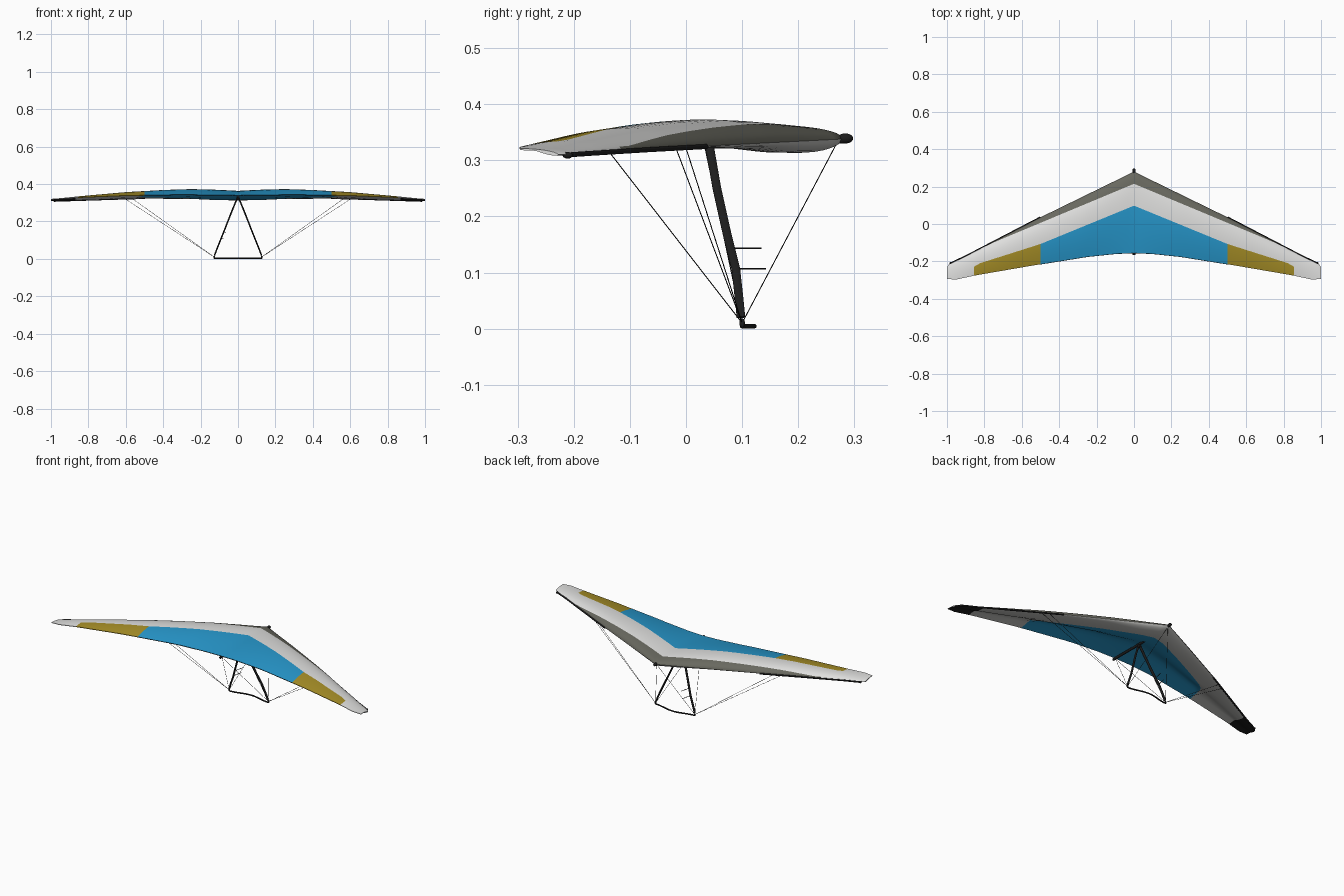
import bpy, bmesh, math
from mathutils import Vector

if "Cube" in bpy.data.objects:
    bpy.data.objects.remove(bpy.data.objects["Cube"])


def material(name, rgb):
    m = bpy.data.materials.new(name)
    m.diffuse_color = (*rgb, 1)
    m.use_nodes = True
    m.node_tree.nodes["Principled BSDF"].inputs["Base Color"].default_value = m.diffuse_color
    return m


BLACK = material("black", (0.012, 0.012, 0.012))
OLIVE = material("olive_grey", (0.14, 0.14, 0.115))
WHITE = material("sail_white", (0.74, 0.74, 0.73))
BLUE = material("sail_blue", (0.02, 0.31, 0.60))
GOLD = material("sail_gold", (0.38, 0.27, 0.02))
UNDER = material("underside_grey", (0.56, 0.56, 0.54))


def interp(table, x):
    for (x0, v0), (x1, v1) in zip(table, table[1:]):
        if x <= x1:
            return v0 + (v1 - v0) * (x - x0) / (x1 - x0)
    return table[-1][1]


def finish(name, bm, mats, angle=40):
    bmesh.ops.recalc_face_normals(bm, faces=bm.faces)
    me = bpy.data.meshes.new(name)
    bm.to_mesh(me)
    bm.free()
    for m in mats:
        me.materials.append(m)
    ob = bpy.data.objects.new(name, me)
    bpy.context.collection.objects.link(ob)
    bpy.context.view_layer.objects.active = ob
    ob.select_set(True)
    bpy.ops.object.shade_smooth_by_angle(angle=math.radians(angle))
    ob.select_set(False)
    return ob


def tube(name, pts, a, b=None, ref=(0, 0, 1), sides=10, mat=BLACK):
    """Sweep an ellipse (a across, b along ref) through the points."""
    b = b or a
    pts = [Vector(p) for p in pts]
    bm = bmesh.new()
    rings = []
    for i, p in enumerate(pts):
        t = (pts[min(i + 1, len(pts) - 1)] - pts[max(i - 1, 0)]).normalized()
        s = t.cross(Vector(ref)).normalized()
        u = s.cross(t)
        rings.append([bm.verts.new(p + s * a * math.cos(k * math.tau / sides)
                                   + u * b * math.sin(k * math.tau / sides)) for k in range(sides)])
    for r, q in zip(rings, rings[1:]):
        for k in range(sides):
            bm.faces.new((r[k], r[(k + 1) % sides], q[(k + 1) % sides], q[k]))
    bm.faces.new(rings[0])
    bm.faces.new(rings[-1])
    return finish(name, bm, [mat])


def ball(name, loc, size, mat=BLACK):
    bm = bmesh.new()
    bmesh.ops.create_uvsphere(bm, u_segments=16, v_segments=10, radius=1)
    for v in bm.verts:
        v.co = Vector(loc) + Vector([c * s for c, s in zip(v.co, size)])
    return finish(name, bm, [mat], 60)


# Wing planform, heights and colour lines, all by distance from the centre
LE_Y = [(0, .28), (.5, .036), (.9, -.172), (.96, -.2), (.985, -.212), (1, -.228)]
TE_Y = [(0, -.155), (.1, -.159), (.25, -.175), (.5, -.215), (.85, -.275), (.95, -.297), (1, -.294)]
LE_Z = [(0, .338), (.6, .323), (1, .310)]
TE_Z = [(0, .340), (.3, .344), (.6, .339), (.85, .329), (1, .321)]
CAMBER = [(0, .025), (.06, .029), (.15, .034), (.25, .037), (.4, .035), (.6, .028), (.85, .014), (1, .004)]
BELLY = [(0, .025), (.1, .023), (.25, .013), (.5, .006), (1, .003)]
BAND = [(0, .215), (.8, -.119), (1, -.24)]
PANEL_TOP = [(0, .098), (.5, -.107), (.84, -.215), (.855, -.228), (1, -.265)]
PANEL_LOW = [(0, .165), (.08, .145), (.4, -.02), (.5, -.075), (.54, -.11), (.58, -.18), (1, -.262)]


def upper_z(x, t):
    base = interp(LE_Z, x) * (1 - t) + interp(TE_Z, x) * t
    return base + interp(CAMBER, x) * math.sqrt(t) * (1 - t) / .385


def lower_z(x, t):
    base = interp(LE_Z, x) * (1 - t) + interp(TE_Z, x) * t
    low = base - interp(BELLY, x) * math.sin(math.pi * min(1, t / .6) ** .6)
    k = min(1, max(0, (t - .45) / .25))
    k = k * k * (3 - 2 * k)
    return low * (1 - k) + (upper_z(x, t) - .003) * k


# Grid rows follow the colour lines: (band, step) pairs
ROWS = [(0, (i / 6) ** 1.6) for i in range(6)] + [(1, i / 6) for i in range(6)] + [(2, i / 9) for i in range(10)]
half = [.5 * i / 16 for i in range(17)] + [.5 + .355 * i / 11 for i in range(1, 12)]
half += [.87, .9, .925, .95, .965, .98, .99, 1]
COLS = [-x for x in reversed(half[1:])] + half


def row_y(x, row, panel):
    le, te = interp(LE_Y, x), interp(TE_Y, x)
    b = min(interp(BAND, x), le - .004)
    p = min(interp(panel, x), b - .004)
    p = max(p, te + .004)
    stops = [le, b, p, te]
    k, s = row
    return stops[k] + (stops[k + 1] - stops[k]) * s, le, te


def colour_top(x, band):
    if band == 0 and x < .8:
        return 1
    if band == 2 and x < .855:
        return 3 if x < .5 else 4
    return 2


def colour_low(x, band):
    if x > .87:
        return 0
    return 3 if band == 2 and x < .57 else 5


# Sail: upper and lower skins joined round the edge
bm = bmesh.new()
skins = []
for zf, panel, colour in ((upper_z, PANEL_TOP, colour_top), (lower_z, PANEL_LOW, colour_low)):
    grid = []
    for sx in COLS:
        x = abs(sx)
        line = []
        for row in ROWS:
            y, le, te = row_y(x, row, panel)
            t = min(1, max(0, (le - y) / (le - te)))
            line.append(bm.verts.new((sx, y, zf(x, t))))
        grid.append(line)
    for i in range(len(COLS) - 1):
        xm = abs(COLS[i] + COLS[i + 1]) / 2
        for j in range(len(ROWS) - 1):
            f = bm.faces.new((grid[i][j], grid[i + 1][j], grid[i + 1][j + 1], grid[i][j + 1]))
            f.material_index = colour(xm, ROWS[j][0])
    skins.append(grid)
top, low = skins
for i in range(len(COLS) - 1):
    f = bm.faces.new((top[i][-1], top[i + 1][-1], low[i + 1][-1], low[i][-1]))
    f.material_index = colour_top(abs(COLS[i] + COLS[i + 1]) / 2, 2)
for i in (0, -1):
    for j in range(len(ROWS) - 1):
        f = bm.faces.new((top[i][j], top[i][j + 1], low[i][j + 1], low[i][j]))
        f.material_index = 2
bmesh.ops.remove_doubles(bm, verts=bm.verts, dist=.00005)
finish("sail", bm, [BLACK, OLIVE, WHITE, BLUE, GOLD, UNDER], 50)

# Trailing cord, keel and nose
tube("trailing_cord", [(x, interp(TE_Y, abs(x)), interp(TE_Z, abs(x)) - .0015)
                       for x in COLS if abs(x) <= .5], .0015, sides=6)
tube("keel", [(0, .285, .337), (0, .04, .332), (0, -.165, .333)], .007)
ball("nose_cap", (0, .284, .339), (.009, .014, .009))
ball("frame_apex", (0, .042, .322), (.008, .009, .009))

# Control frame, leading edge tubes and wires on both sides
corner = (.127, .1, .010)
for side, s in (("right", 1), ("left", -1)):
    def m(x, y, z):
        return (s * x, y, z)
    tube(side + "_leading_tube", [m(x, interp(LE_Y, x), interp(LE_Z, x) - .001)
                                  for x in (.5, .7, .9, .96, .98)], .0045)
    ball(side + "_tube_end", m(.98, -.211, .309), (.006, .009, .006))
    tube(side + "_upright", [m(.004, .042, .325), m(.035, .055, .25), m(.068, .074, .165),
                             m(.092, .089, .105), m(.114, .095, .05), m(.125, .098, .02)],
         .004, .008, ref=(0, 1, 0))
    ball(side + "_corner_fitting", m(*corner), (.005, .005, .008))
    for name, end in (("nose", (0, .27, .333)), ("keel", (0, -.147, .328)),
                      ("outer_wing", (.605, -.018, .322)), ("inner_wing", (.565, .0, .322)),
                      ("apex", (.004, .034, .322))):
        tube(f"{side}_{name}_wire", [m(*corner), m(*end)], .0009, sides=5)
tube("base_bar", [(.127 * k / 10, .1 + .022 * math.cos(math.pi * k / 20) ** 2, .0045)
                  for k in range(-10, 11)], .004)

# Small pegs on the left upright
for i, (x, y, z) in enumerate(((-.076, .08, .143), (-.091, .088, .107))):
    tube(f"upright_peg_{i + 1}", [(x, y, z), (x + .012, y + .054, z)], .0015, sides=6)
